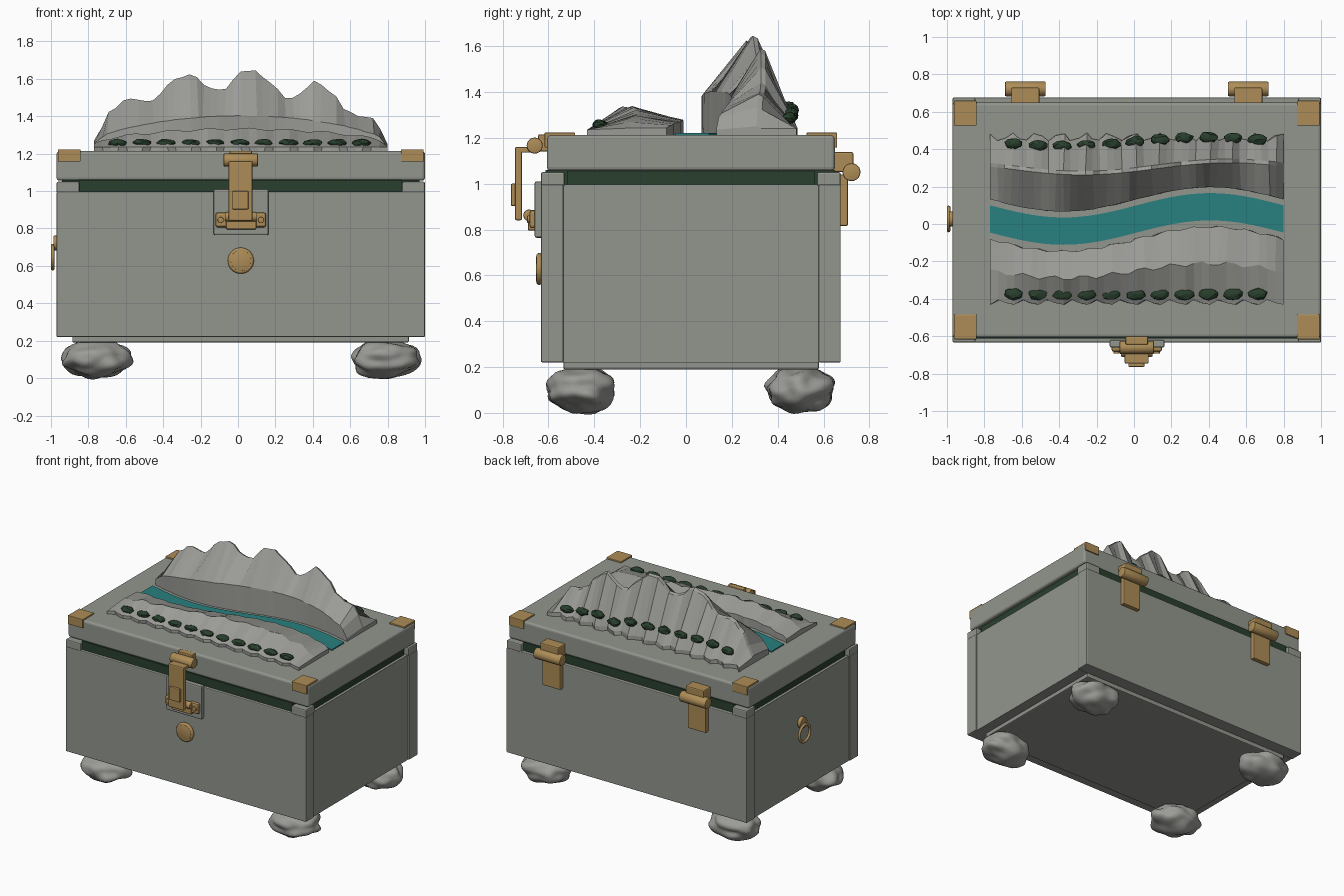
import bpy, bmesh, math, random
from mathutils import Vector, noise

if "Cube" in bpy.data.objects:
    bpy.data.objects.remove(bpy.data.objects["Cube"])

random.seed(4)
CX, CY = 0.015, 0.021      # centre of the box in plan
TOP = 1.213                # top of the lid


def mat(name, rgb):
    m = bpy.data.materials.new(name)
    m.diffuse_color = (*rgb, 1)
    m.use_nodes = True
    m.node_tree.nodes["Principled BSDF"].inputs["Base Color"].default_value = m.diffuse_color
    return m


STONE = mat("box_grey", (0.29, 0.305, 0.27))
ROCK = mat("rock_grey", (0.33, 0.335, 0.31))
BRASS = mat("brass", (0.42, 0.265, 0.095))
GREEN = mat("dark_green", (0.022, 0.05, 0.026))
TEAL = mat("river_teal", (0.022, 0.215, 0.215))


def finish(bm, name, material, smooth=None):
    bmesh.ops.recalc_face_normals(bm, faces=bm.faces)
    me = bpy.data.meshes.new(name)
    bm.to_mesh(me)
    bm.free()
    me.materials.append(material)
    if smooth:
        me.shade_smooth()
        me.set_sharp_from_angle(angle=math.radians(smooth))
    ob = bpy.data.objects.new(name, me)
    bpy.context.collection.objects.link(ob)
    return ob


def box(name, material, x, y, z, bevel=0.0, segments=2):
    """Box from (min, max) ranges on each axis."""
    bm = bmesh.new()
    bmesh.ops.create_cube(bm, size=1)
    for v in bm.verts:
        v.co = [r[0] + (c + 0.5) * (r[1] - r[0]) for c, r in zip(v.co, (x, y, z))]
    if bevel:
        bmesh.ops.bevel(bm, geom=bm.edges[:], offset=bevel, segments=segments,
                        affect='EDGES', profile=0.5)
    return finish(bm, name, material)


def rod(name, material, center, radius, length, axis, bevel=0.006):
    """Round bar along the given axis, with softened rims."""
    bm = bmesh.new()
    bmesh.ops.create_cone(bm, cap_ends=True, segments=24, radius1=radius,
                          radius2=radius, depth=length)
    rims = [e for e in bm.edges if abs(e.verts[0].co.z - e.verts[1].co.z) < 1e-5]
    bmesh.ops.bevel(bm, geom=rims, offset=bevel, segments=2, affect='EDGES', profile=0.5)
    rot = Vector((0, 0, 1)).rotation_difference(Vector(axis)).to_matrix()
    for v in bm.verts:
        v.co = rot @ v.co + Vector(center)
    return finish(bm, name, material, 35)


def ring(name, material, center, major, minor, axis):
    bpy.ops.mesh.primitive_torus_add(
        location=center, major_radius=major, minor_radius=minor,
        major_segments=28, minor_segments=10,
        rotation=Vector((0, 0, 1)).rotation_difference(Vector(axis)).to_euler())
    ob = bpy.context.object
    ob.name = name
    ob.data.materials.append(material)
    ob.data.shade_smooth()
    return ob


def boulder(name, material, center, radii, rough, subdiv, smooth=None):
    bm = bmesh.new()
    bmesh.ops.create_icosphere(bm, subdivisions=subdiv, radius=1)
    seed = Vector(center) * 7
    for v in bm.verts:
        p = v.co * (1 + rough * noise.noise(v.co * 1.8 + seed))
        v.co = [c + a * r for c, a, r in zip(center, p, radii)]
    return finish(bm, name, material, smooth)


# Box walls, floor and liner
box("front_wall", STONE, (-0.97, 1.0), (-0.633, -0.535), (0.22, 0.997), 0.006)
box("back_wall", STONE, (-0.97, 1.0), (0.578, 0.675), (0.22, 0.997), 0.006)
for side, x in (("left", (-0.96, -0.86)), ("right", (0.89, 0.99))):
    box(side + "_wall", STONE, x, (-0.54, 0.58), (0.22, 0.997))
box("floor", STONE, (-0.886, 0.913), (-0.535, 0.58), (0.19, 0.26), 0.008)
box("liner_long", GREEN, (-0.85, 0.876), (-0.612, 0.65), (0.98, 1.06))
box("liner_wide", GREEN, (-0.94, 0.97), (-0.517, 0.56), (0.98, 1.06))

# Lid, corner blocks, brass corners and boulder feet
box("lid", STONE, (-0.97, 1.0), (-0.607, 0.65), (1.056, TOP), 0.016, 3)
for sx in (-1, 1):
    for sy in (-1, 1):
        tag = ("left" if sx < 0 else "right") + ("_front" if sy < 0 else "_back")

        def span(c, s, near, far):
            return tuple(sorted((c + s * near, c + s * far)))
        box("corner_block_" + tag, STONE, span(CX, sx, 0.863, 0.985),
            span(CY, sy, 0.55, 0.654), (0.99, 1.05), 0.008)
        box("corner_plate_" + tag, BRASS, span(CX, sx, 0.856, 0.978),
            span(CY, sy, 0.505, 0.638), (TOP - 0.01, TOP + 0.01), 0.004)
        box("corner_drop_" + tag, BRASS, span(CX, sx, 0.856, 0.978),
            span(CY, sy, 0.615, 0.638), (1.157, TOP + 0.008), 0.004)
        boulder("foot_" + tag, ROCK, (CX + sx * 0.775, CY + sy * 0.48, 0.102),
                (0.178, 0.148, 0.1), 0.2, 4, 60)

# Latch: back plate, keeper, strap and hinge barrel
plate = box("latch_plate", STONE, (-0.13, 0.163), (-0.66, -0.62), (0.764, 1.01), 0.008)
box("keeper_base", BRASS, (-0.065, 0.098), (-0.69, -0.65), (0.795, 0.85), 0.008)
for s in (-1, 1):
    box("keeper_ear", BRASS, tuple(sorted((CX + s * 0.06, CX + s * 0.135))),
        (-0.683, -0.65), (0.806, 0.885), 0.012)
    rod("keeper_rivet", BRASS, (CX + s * 0.108, -0.685, 0.845), 0.016, 0.016, (0, 1, 0), 0.003)
rod("keeper_bar", BRASS, (CX, -0.685, 0.862), 0.025, 0.17, (1, 0, 0))
rod("latch_barrel", BRASS, (CX, -0.66, 1.166), 0.035, 0.184, (1, 0, 0))
box("latch_mount", BRASS, (-0.045, 0.075), (-0.645, -0.6), (1.14, 1.215), 0.006)
box("latch_arm", BRASS, (-0.05, 0.078), (-0.745, -0.66), (1.135, 1.16), 0.006)
box("latch_strap", BRASS, (-0.05, 0.078), (-0.747, -0.715), (0.84, 1.16), 0.008)
box("latch_grip", BRASS, (-0.03, 0.056), (-0.764, -0.74), (0.902, 1.0), 0.006)

# Front button
rod("button", BRASS, (CX, -0.641, 0.628), 0.056, 0.026, (0, 1, 0), 0.004)
ring("button_rim", BRASS, (CX, -0.64, 0.628), 0.057, 0.013, (0, 1, 0))

# Pull ring on the left side
rod("pull_mount", BRASS, (-0.972, 0.027, 0.722), 0.04, 0.03, (1, 0, 0), 0.004)
ring("pull_ring", BRASS, (-0.991, 0.027, 0.647), 0.062, 0.0095, (1, 0, 0))

# Back hinges
for x in (-0.581, 0.611):
    rod("hinge_barrel", BRASS, (x, 0.722, 1.05), 0.039, 0.218, (1, 0, 0))
    box("hinge_upper_leaf", BRASS, (x - 0.075, x + 0.075), (0.64, 0.73), (1.05, 1.138), 0.008)
    box("hinge_lower_leaf", BRASS, (x - 0.075, x + 0.075), (0.67, 0.706), (0.815, 1.04), 0.006)


# River winding across the lid
X0, X1 = -0.77, 0.8


def river_y(x):
    return 0.027 + 0.065 * math.sin(2 * math.pi * (x - CX) / (X1 - X0))


bm = bmesh.new()
rows = []
for i in range(49):
    x = X0 + (X1 - X0) * i / 48
    rows.append([bm.verts.new((x, river_y(x) + dy, z)) for dy, z in
                 ((-0.073, TOP - 0.002), (-0.073, TOP + 0.008),
                  (0.073, TOP + 0.008), (0.073, TOP - 0.002))])
for a, b in zip(rows, rows[1:]):
    for j in range(4):
        k = (j + 1) % 4
        bm.faces.new((a[j], a[k], b[k], b[j]))
bm.faces.new(rows[0])
bm.faces.new(rows[-1])
finish(bm, "river", TEAL)

# Crest line of the tall ridge: (x, z)
PEAKS = [(-0.77, 1.27), (-0.68, 1.43), (-0.59, 1.495), (-0.47, 1.48), (-0.33, 1.6),
         (-0.25, 1.625), (-0.15, 1.55), (-0.08, 1.54), (0.02, 1.64), (0.09, 1.645),
         (0.17, 1.58), (0.27, 1.49), (0.33, 1.52), (0.41, 1.59), (0.5, 1.53),
         (0.58, 1.43), (0.65, 1.4), (0.73, 1.39), (0.8, 1.25)]


def crest_z(x):
    for (xa, za), (xb, zb) in zip(PEAKS, PEAKS[1:]):
        if x <= xb + 1e-6:
            t = max(0, (x - xa) / (xb - xa))
            return za + (zb - za) * t * t * (3 - 2 * t)
    return PEAKS[-1][1]


def back_section(x):
    h = max(0.0, math.sin(math.pi * (x - X0) / (X1 - X0))) ** 0.6
    inner = river_y(x) + 0.105
    wall = min(TOP + 0.045 + 0.145 * h, crest_z(x) - 0.015)
    crest = 0.295 + 0.5 * (river_y(x - 0.1) - 0.027)
    outer = 0.465 + 0.022 * math.cos(x * 48)
    return [(inner, TOP - 0.01), (inner, wall), (crest, crest_z(x)),
            (crest + 0.02, crest_z(x) - 0.01), (outer, TOP + 0.028), (outer, TOP - 0.01)]


def front_section(x):
    h = max(0.0, math.sin(math.pi * (x - X0) / (X1 - X0))) ** 0.5
    inner = river_y(x) - 0.107 + 0.006 * math.sin(x * 45)
    crest = -0.25 + 0.6 * (river_y(x) - 0.027) + 0.012 * math.sin(x * 40)
    outer = -0.42 - 0.015 * math.cos(x * 48)
    return [(inner, TOP - 0.01), (inner, TOP + 0.03 + 0.04 * h),
            (crest, TOP + 0.035 + 0.085 * h + 0.006 * math.sin(x * 30)),
            (outer, TOP + 0.022), (outer, TOP - 0.01)]


def ridge(name, section, steps):
    bm = bmesh.new()
    rows = []
    for i in range(steps + 1):
        x = X0 + (X1 - X0) * i / steps
        pts = section(x)
        slip = 0 if i in (0, steps) else 1
        rows.append([bm.verts.new((x + slip * random.uniform(-0.011, 0.011) * (j not in (2, 3)),
                                   y, z)) for j, (y, z) in enumerate(pts)])
    n = len(rows[0])
    for a, b in zip(rows, rows[1:]):
        for j in range(n):
            k = (j + 1) % n
            bm.faces.new((a[j], a[k], b[k], b[j]))
    bm.faces.new(rows[0])
    bm.faces.new(rows[-1])
    return finish(bm, name, ROCK)


ridge("tall_ridge", back_section, 40)
ridge("low_ridge", front_section, 36)

# Rows of bushes along both ridges
for i in range(11):
    x = -0.645 + 0.1305 * i
    boulder("front_bush", GREEN, (x, -0.375, 1.257), (0.052, 0.032, 0.021), 0.25, 2)
    y = 0.43 + 0.35 * (river_y(x) - 0.027)
    crest, base = back_section(x)[3], back_section(x)[4]
    t = (base[0] - y) / (base[0] - crest[0])
    z = min(1.33, base[1] + t * (crest[1] - base[1]))
    boulder("back_bush", GREEN, (x, y + 0.01, z), (0.05, 0.03, 0.028), 0.25, 2)
